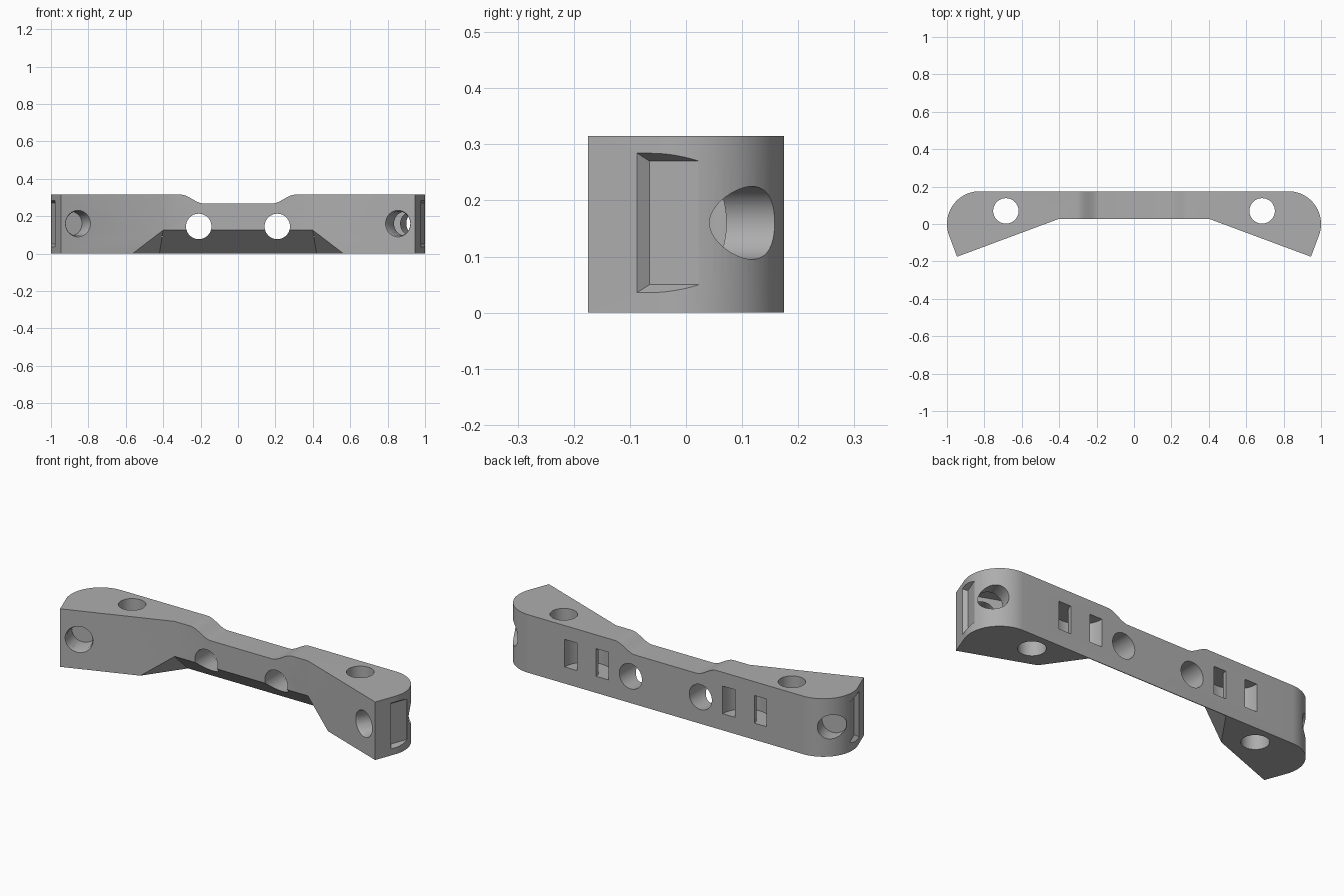
import bpy, bmesh, math
from mathutils import Vector as V

if "Cube" in bpy.data.objects:
    bpy.data.objects.remove(bpy.data.objects["Cube"])

HEIGHT, BACK = 0.315, 0.175
MID_Z = 0.16  # height of the angled bolt holes


def finish(name, bm):
    bmesh.ops.recalc_face_normals(bm, faces=bm.faces[:])
    mesh = bpy.data.meshes.new(name)
    bm.to_mesh(mesh)
    bm.free()
    obj = bpy.data.objects.new(name, mesh)
    bpy.context.collection.objects.link(obj)
    return obj


def prism(name, points, sweep):
    """Closed outline swept along a vector."""
    bm = bmesh.new()
    face = bm.faces.new([bm.verts.new(p) for p in points])
    top = bmesh.ops.extrude_face_region(bm, geom=[face])["geom"]
    bmesh.ops.translate(bm, vec=sweep, verts=[v for v in top if isinstance(v, bmesh.types.BMVert)])
    return finish(name, bm)


def hull(name, points):
    """Convex solid around a few points."""
    bm = bmesh.new()
    for p in points:
        bm.verts.new(p)
    bmesh.ops.convex_hull(bm, input=bm.verts[:])
    bmesh.ops.dissolve_limit(bm, angle_limit=0.005, verts=bm.verts[:], edges=bm.edges[:])
    return finish(name, bm)


def circle(center, u, w, r, n=48):
    return [V(center) + r * (V(u) * math.cos(k * math.tau / n) + V(w) * math.sin(k * math.tau / n))
            for k in range(n)]


def cut(body, cutter):
    mod = body.modifiers.new("cut", "BOOLEAN")
    mod.operation, mod.solver, mod.object = "DIFFERENCE", "EXACT", cutter
    bpy.context.view_layer.objects.active = body
    bpy.ops.object.modifier_apply(modifier=mod.name)
    bpy.data.objects.remove(cutter)


X, Y, Z = V((1, 0, 0)), V((0, 1, 0)), V((0, 0, 1))

# Body: bar with angled, rounded ends
tilt = math.atan2(0.205, 0.54)
half = [V((0.4, 0.028, 0)), V((0.946, -BACK, 0))]
for k in range(25):
    a = -tilt + (math.pi / 2 + tilt) * k / 24
    half.append(V((0.825 + BACK * math.cos(a), BACK * math.sin(a), 0)))
outline = half + [V((-p.x, p.y, 0)) for p in reversed(half)]
body = prism("bracket_bar", outline, Z * HEIGHT)

# Shallow dip in the middle of the top
ramp = []
for k in range(13):
    f = k / 12
    ramp.append((0.305 - 0.12 * f, HEIGHT - 0.047 * f * f * (3 - 2 * f)))
ramp = [(0.305, 0.4)] + ramp
dip = ramp + [(-x, z) for x, z in reversed(ramp)]
cut(body, prism("dip_cutter", [V((x, -0.5, z)) for x, z in dip], Y))

# Sloped relief under the middle
low, edge = V((0.42, 0.171, 0)), V((0.4, 0.028, 0.125))
side = V((0.565, -0.035, 0)) - low
corners = [low + (edge - low) * f + side * g for f in (-0.2, 1.8) for g in (0, 1.7)]
cut(body, hull("relief_cutter", corners + [V((-p.x, p.y, p.z)) for p in corners]))

for s in (1, -1):
    # Upright and straight-through holes
    cut(body, prism("upright_hole", circle((0.685 * s, 0.07, -0.1), X, Y, 0.068), Z * 0.6))
    cut(body, prism("straight_hole", circle((0.21 * s, -0.3, 0.145), X, Z, 0.068), Y * 0.6))

    # Curved tie channel joining each pair of rear slots
    ring = []
    for r, order in ((0.132, range(25)), (0.058, range(24, -1, -1))):
        arc = [V((0.475 * s + r * math.cos(math.pi * k / 24),
                  BACK - r * math.sin(math.pi * k / 24), 0.09)) for k in order]
        mouth = [V((p.x, BACK + 0.05, 0.09)) for p in (arc[0], arc[-1])]
        ring += [mouth[0]] + arc + [mouth[1]]
    cut(body, prism("tie_channel", ring, Z * 0.15))

    # Angled bolt hole with a countersunk mouth
    axis = V((s * math.sin(tilt), math.cos(tilt), 0))
    along = V((s * math.cos(tilt), -math.sin(tilt), 0))
    start = V((0.855 * s, -0.143, MID_Z))
    cut(body, prism("bolt_hole", circle(start - axis * 0.1, along, Z, 0.065), axis * 0.6))
    cut(body, hull("countersink", circle(start - axis * 0.01, along, Z, 0.076)
                   + circle(start + axis * 0.02, along, Z, 0.063)))

    # Nut slot entering from the end, with a flared rim
    def block(u, near, far, h):
        return [start + along * u + axis * d + Z * z for d in (near, far) for z in (-h, h)]

    cut(body, hull("nut_slot", block(-0.1, 0.112, 0.205, 0.11) + block(0.3, 0.112, 0.205, 0.11)))
    cut(body, hull("slot_flare", block(0.075, 0.112, 0.205, 0.11) + block(0.105, 0.09, 0.225, 0.13)))

# Single grey finish
grey = bpy.data.materials.new("mid_grey")
grey.use_nodes = True
colour = (0.42, 0.42, 0.42, 1)
grey.diffuse_color = colour
grey.node_tree.nodes["Principled BSDF"].inputs["Base Color"].default_value = colour
body.data.materials.clear()
body.data.materials.append(grey)
for poly in body.data.polygons:
    poly.material_index = 0

bpy.ops.object.select_all(action="DESELECT")
body.select_set(True)
bpy.context.view_layer.objects.active = body
bpy.ops.object.shade_smooth_by_angle(angle=math.radians(25))
